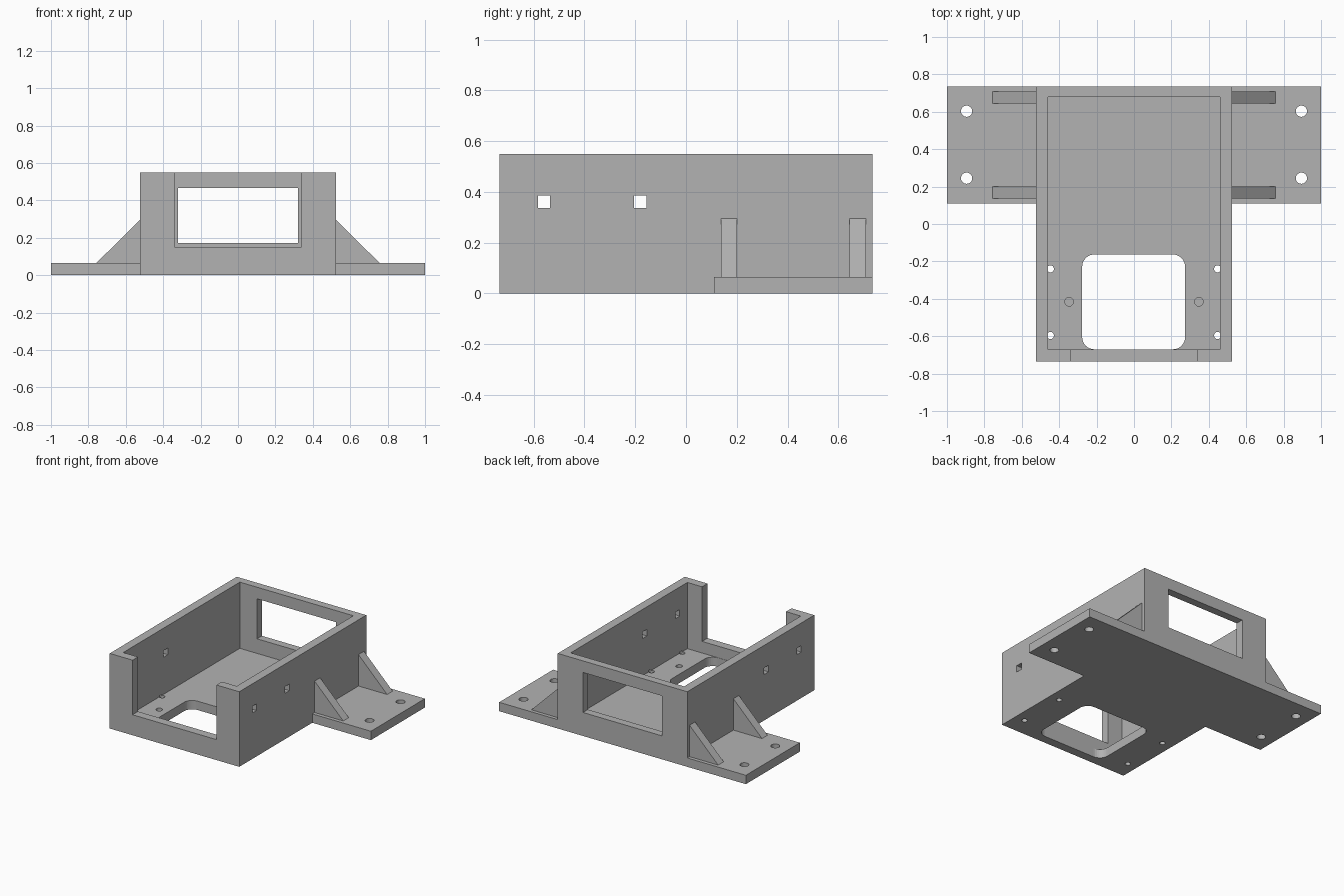
import bpy, bmesh, math

if "Cube" in bpy.data.objects:
    bpy.data.objects.remove(bpy.data.objects["Cube"])

grey = bpy.data.materials.new("plain_grey")
grey.use_nodes = True
COLOUR = (0.45, 0.45, 0.45, 1)
grey.diffuse_color = COLOUR
grey.node_tree.nodes["Principled BSDF"].inputs["Base Color"].default_value = COLOUR

HALF_W, HALF_L, HEIGHT = 0.525, 0.735, 0.55   # housing outside
FLOOR = 0.065                                 # floor and flange thickness
OVER = 0.1                                    # how far cutters overshoot


def prism(name, outline, axis, lo, hi):
    """Extrude a 2D outline along an axis (0 = x, 1 = y, 2 = z)."""
    def place(p, depth):
        co = list(p)
        co.insert(axis, depth)
        return co
    bm = bmesh.new()
    face = bm.faces.new([bm.verts.new(place(p, lo)) for p in outline])
    ext = bmesh.ops.extrude_face_region(bm, geom=[face])
    for v in ext["geom"]:
        if isinstance(v, bmesh.types.BMVert):
            v.co[axis] = hi
    bmesh.ops.recalc_face_normals(bm, faces=bm.faces)
    mesh = bpy.data.meshes.new(name)
    bm.to_mesh(mesh)
    bm.free()
    mesh.materials.append(grey)
    obj = bpy.data.objects.new(name, mesh)
    bpy.context.collection.objects.link(obj)
    return obj


def rect(x0, x1, y0, y1):
    return [(x0, y0), (x1, y0), (x1, y1), (x0, y1)]


def box(name, x0, x1, y0, y1, z0, z1):
    return prism(name, rect(x0, x1, y0, y1), 2, z0, z1)


def circle(x, y, r, n=32):
    return [(x + r * math.cos(math.tau * i / n), y + r * math.sin(math.tau * i / n))
            for i in range(n)]


def rounded_rect(x0, x1, y0, y1, r, steps=8):
    centres = [(x1 - r, y1 - r), (x0 + r, y1 - r), (x0 + r, y0 + r), (x1 - r, y0 + r)]
    pts = []
    for q, (cx, cy) in enumerate(centres):
        for i in range(steps + 1):
            a = math.pi / 2 * (q + i / steps)
            pts.append((cx + r * math.cos(a), cy + r * math.sin(a)))
    return pts


def combine(target, tool, operation="DIFFERENCE"):
    mod = target.modifiers.new("boolean", "BOOLEAN")
    mod.operation, mod.solver, mod.object = operation, "EXACT", tool
    bpy.context.view_layer.objects.active = target
    bpy.ops.object.modifier_apply(modifier=mod.name)
    bpy.data.objects.remove(tool)


# Housing block joined with the mounting flange
housing = box("housing", -HALF_W, HALF_W, -HALF_L, HALF_L, 0, HEIGHT)
combine(housing, box("flange", -1, 1, 0.11, HALF_L, 0, FLOOR), "UNION")

# Open tray, front notch and rear window
combine(housing, box("cavity", -0.46, 0.46, -0.672, 0.678, FLOOR, HEIGHT + OVER))
combine(housing, box("front_notch", -0.34, 0.34, -HALF_L - OVER, -0.6, 0.15, HEIGHT + OVER))
combine(housing, box("rear_window", -0.32, 0.32, 0.6, HALF_L + OVER, 0.172, 0.465))

# Rounded opening in the floor
combine(housing, prism("floor_opening", rounded_rect(-0.277, 0.273, -0.67, -0.163, 0.065),
                       2, -OVER, FLOOR + 0.02))

# Square slots through both side walls
for y in (-0.56, -0.18):
    combine(housing, prism("side_slot", rect(y - 0.024, y + 0.024, 0.337, 0.385), 0, -0.7, 0.7))

for side in (-1, 1):
    # Flange screw holes
    for y in (0.245, 0.603):
        combine(housing, prism("flange_hole", circle(side * 0.895, y, 0.03), 2, -OVER, 0.2))
    # Small floor holes beside the walls
    for y in (-0.24, -0.596):
        combine(housing, prism("floor_hole", circle(side * 0.447, y, 0.019), 2, -OVER, FLOOR + 0.01))
    # Shallow blind holes in the floor
    combine(housing, prism("blind_hole", circle(side * 0.347, -0.416, 0.023), 2, 0.025, 0.2))

# Merge coplanar faces left by the cuts
bm = bmesh.new()
bm.from_mesh(housing.data)
bmesh.ops.remove_doubles(bm, verts=bm.verts, dist=0.0001)
bmesh.ops.dissolve_limit(bm, angle_limit=0.01, verts=bm.verts, edges=bm.edges)
bm.to_mesh(housing.data)
bm.free()

# Triangular gussets between walls and flange
for side, label in ((-1, "right"), (1, "left")):
    for y, place in ((0.137, "front"), (0.645, "rear")):
        outline = [(side * HALF_W, FLOOR), (side * 0.757, FLOOR), (side * HALF_W, 0.295)]
        prism(f"{label}_{place}_gusset", outline, 1, y, y + 0.064)
